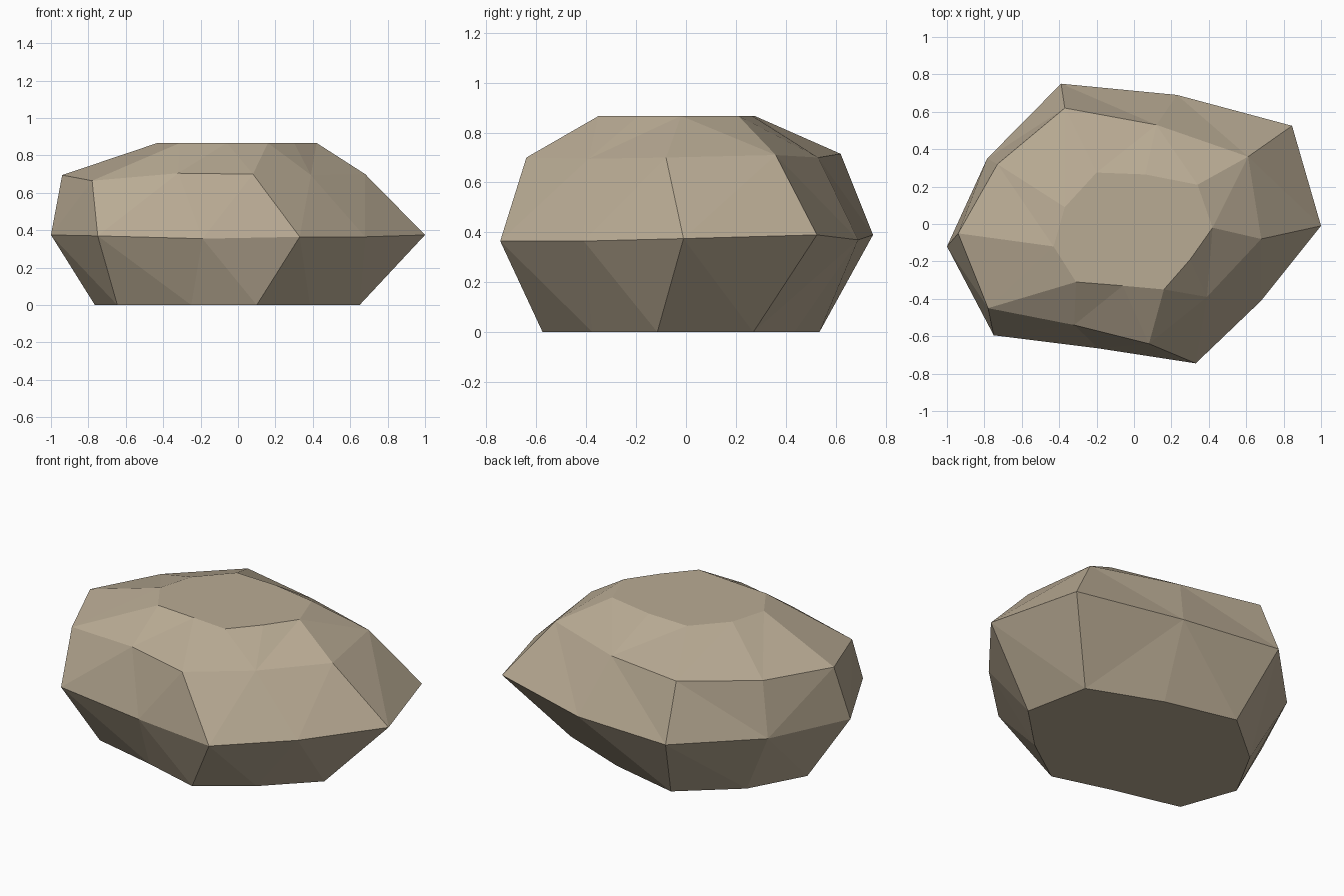
import bpy, bmesh

if "Cube" in bpy.data.objects:
    bpy.data.objects.remove(bpy.data.objects["Cube"])

# Contour rings of the boulder, counter-clockwise from the left tip
BASE = [(-.765, -.05), (-.645, -.38), (-.25, -.475), (.10, -.575), (.385, -.375),
        (.65, -.115), (.57, .27), (.15, .435), (-.275, .535), (-.59, .27)]
WIDE = [(-1, -.12, .375), (-.75, -.595, .37), (-.19, -.665, .355), (.33, -.745, .365),
        (.68, -.41, .365), (1, -.01, .375), (.845, .525, .39), (.23, .69, .37),
        (-.39, .75, .39), (-.785, .35, .38)]
SHOULDER = [(-.94, -.05, .695), (-.78, -.45, .665), (-.32, -.54, .705), (.08, -.64, .70),
            (.39, -.39, .695), (.68, -.08, .70), (.61, .36, .71), (.12, .53, .70),
            (-.37, .62, .715), (-.73, .32, .70)]
CROWN = [(-.43, -.12), (-.31, -.31), (-.06, -.33), (.16, -.35), (.30, -.19),
         (.42, -.02), (.34, .21), (.06, .265), (-.20, .275), (-.37, .09)]

stone = bpy.data.materials.new("sandy_stone")
stone.diffuse_color = (.485, .407, .296, 1)
stone.use_nodes = True
stone.node_tree.nodes["Principled BSDF"].inputs["Base Color"].default_value = stone.diffuse_color

bm = bmesh.new()
rings = [[bm.verts.new(p) for p in ring] for ring in (
    [(x, y, 0) for x, y in BASE], WIDE, SHOULDER,
    [(x, y, .867) for x, y in CROWN])]

# Faceted sides: bridge neighbouring rings, split along the shorter diagonal
sides = []
for low, high in zip(rings, rings[1:]):
    for i in range(len(low)):
        j = (i + 1) % len(low)
        sides.append(bm.faces.new((low[i], low[j], high[j], high[i])))
bmesh.ops.triangulate(bm, faces=sides, quad_method='SHORT_EDGE')

# Flat underside and flat crown
bm.faces.new(rings[0][::-1])
bm.faces.new(rings[-1])
bm.normal_update()

mesh = bpy.data.meshes.new("boulder")
bm.to_mesh(mesh)
bm.free()
mesh.materials.append(stone)
boulder = bpy.data.objects.new("boulder", mesh)
bpy.context.collection.objects.link(boulder)
